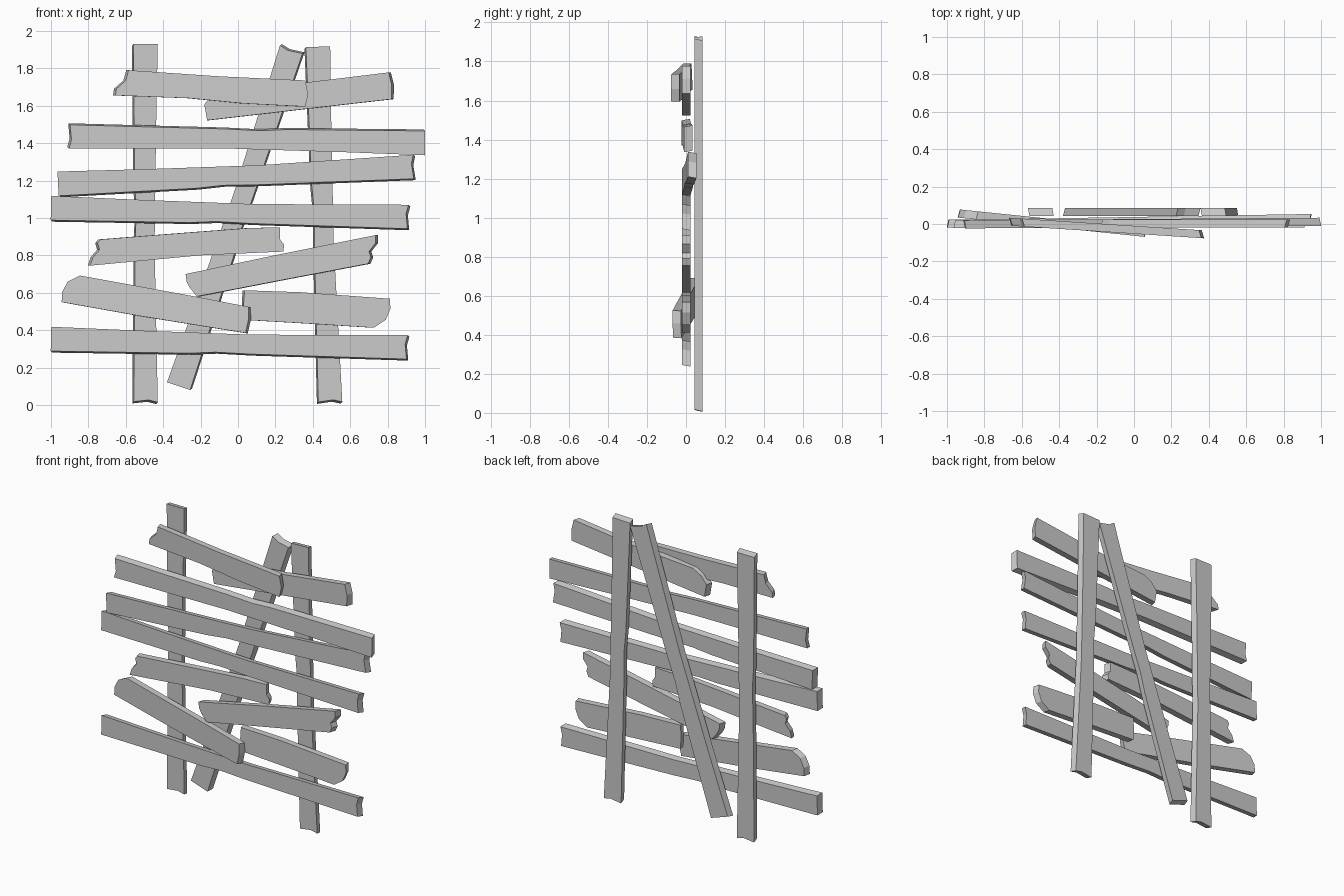
import bpy
import bmesh
from mathutils import Vector

THICK = 0.043


def board(name, outline, shift, y_left=0.002, y_right=0.002):
    """Extrude an x-z outline through y; the back is shifted, and y slopes from left end to right end."""
    xs = [p[0] for p in outline]
    x0, span = min(xs), max(xs) - min(xs)
    bm = bmesh.new()

    def ring(side):
        verts = []
        for x, z in outline:
            y = y_left + (y_right - y_left) * (x - x0) / span + side * THICK / 2
            off = shift if side > 0 else (0, 0)
            verts.append(bm.verts.new((x + off[0], y, z + off[1])))
        return verts

    front, back = ring(-1), ring(1)
    bm.faces.new(front)
    bm.faces.new(back[::-1])
    n = len(front)
    for i in range(n):
        j = (i + 1) % n
        bm.faces.new((front[j], front[i], back[i], back[j]))
    bmesh.ops.recalc_face_normals(bm, faces=bm.faces)
    mesh = bpy.data.meshes.new(name)
    bm.to_mesh(mesh)
    bm.free()
    obj = bpy.data.objects.new(name, mesh)
    bpy.context.collection.objects.link(obj)
    return obj


# Worn long board: distance along its axis, offset to its left
LONG = [(0, .068), (.45, .059), (1.07, .051), (1.905, .068), (1.893, .02), (1.902, -.06),
        (1.07, -.053), (.88, -.047), (.74, -.056), (0, -.062)]


def long_board(name, start, end, y_left=0.002, y_right=0.002):
    a, b = Vector(start), Vector(end)
    d = (b - a).normalized()
    k = (b - a).length / 1.915
    left = Vector((-d.y, d.x))
    outline = [a + d * (u * k) + left * v for u, v in LONG]
    board(name, outline, d * 0.01 - left * 0.008, y_left, y_right)


# Uprights and diagonal brace behind
long_board("left_post", (-.497, 1.93), (-.497, .005), .064, .064)
long_board("right_post", (.425, 1.915), (.49, .005), .064, .064)
long_board("diagonal_brace", (-.315, .1), (.292, 1.91), .064, .064)

# Full-length cross boards
long_board("bottom_board", (-1, .35), (.915, .305))
long_board("centre_board", (-1, 1.05), (.92, 1.002))
long_board("rising_board", (-.962, 1.18), (.95, 1.27), .0, .032)
long_board("upper_board", (1, 1.403), (-.912, 1.438), -.002, .012)

# Short boards with splintered ends
board("top_left_board",
      [(-.585, 1.79), (-.1, 1.757), (.36, 1.735), (.375, 1.66), (.36, 1.595), (.03, 1.612),
       (-.26, 1.64), (-.655, 1.655), (-.65, 1.69), (-.6, 1.735), (-.59, 1.77)],
      (-.013, 0), .012, -.055)
board("middle_left_board",
      [(-.735, .885), (-.26, .922), (.05, .945), (.225, .95), (.225, .885), (.247, .855),
       (.242, .82), (-.2, .80), (-.79, .745), (-.775, .79), (-.74, .83), (-.75, .865)],
      (-.013, 0))
board("middle_right_board",
      [(-.28, .70), (.22, .805), (.735, .908), (.735, .865), (.70, .82), (.71, .79),
       (.695, .755), (.22, .665), (-.22, .58), (-.26, .63), (-.275, .66)],
      (.013, 0))

# Short boards with rounded ends
board("top_right_board",
      [(-.165, 1.522), (-.18, 1.607), (-.137, 1.66), (-.08, 1.69), (.33, 1.72), (.805, 1.778),
       (.822, 1.71), (.82, 1.635), (.38, 1.585)],
      (.012, 0))
board("lower_left_board",
      [(-.943, .55), (-.94, .605), (-.91, .66), (-.845, .692), (-.23, .58), (.055, .525),
       (.057, .46), (.04, .385), (-.52, .475)],
      (.012, -.003), .056, -.047)
board("lower_right_board",
      [(.035, .613), (.33, .603), (.812, .568), (.815, .515), (.79, .455), (.727, .413),
       (.38, .435), (.035, .455), (.03, .54)],
      (-.01, 0))
